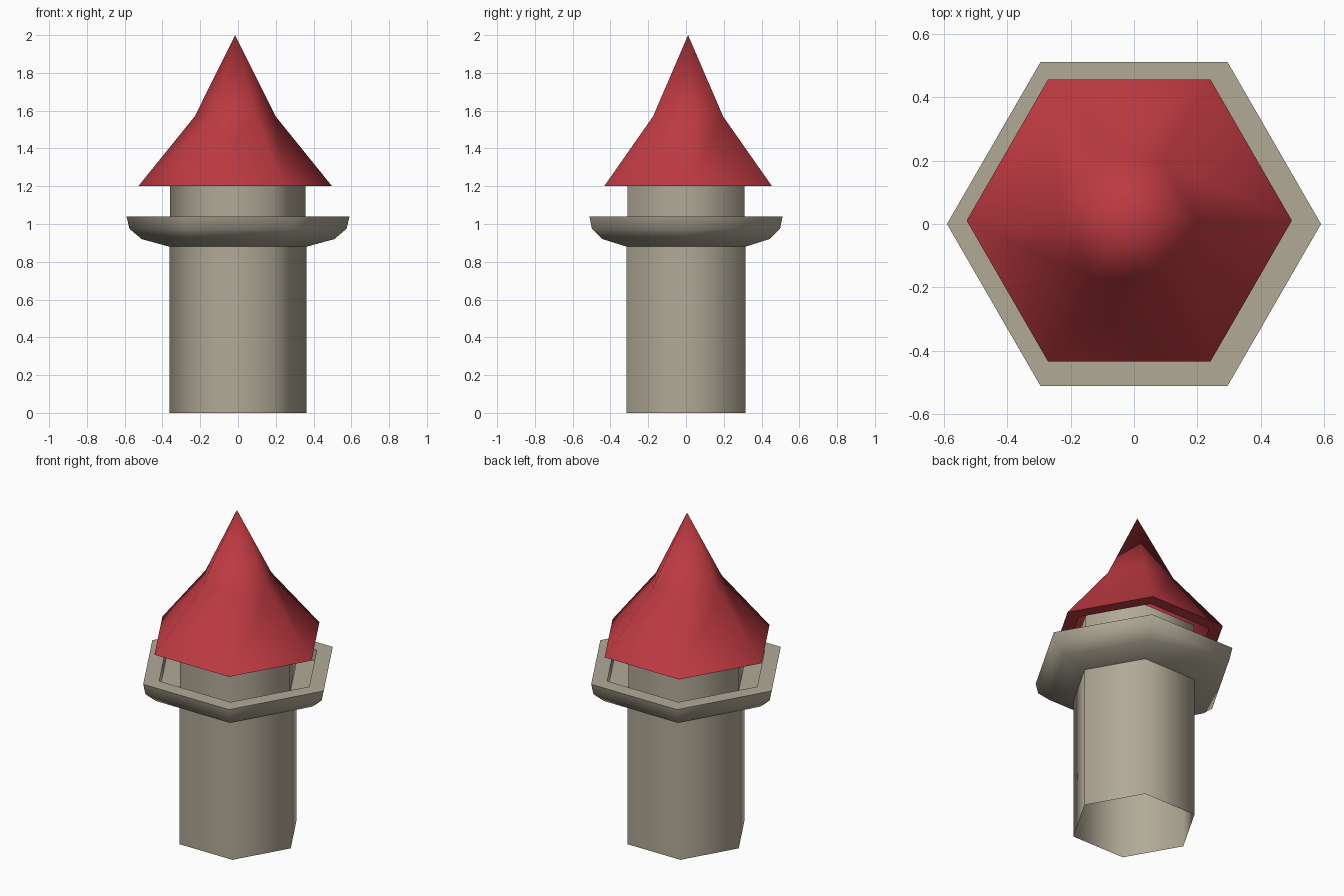
import bpy, bmesh, math

if "Cube" in bpy.data.objects:
    bpy.data.objects.remove(bpy.data.objects["Cube"])


def material(name, rgb):
    m = bpy.data.materials.new(name)
    m.diffuse_color = (*rgb, 1.0)
    m.use_nodes = True
    m.node_tree.nodes["Principled BSDF"].inputs["Base Color"].default_value = m.diffuse_color
    return m


stone = material("warm grey stone", (0.44, 0.40, 0.31))
red = material("red roof", (0.51, 0.042, 0.054))


def hex_lathe(name, profile, mat, centre=(0, 0), angle=65):
    """Six-sided surface from (radius, z) points; corners lie on the x axis."""
    bm = bmesh.new()
    rings = []
    for r, z in profile:
        if r == 0:
            rings.append([bm.verts.new((*centre, z))] * 6)
        else:
            rings.append([bm.verts.new((centre[0] + r * math.cos(i * math.pi / 3),
                                        centre[1] + r * math.sin(i * math.pi / 3), z))
                          for i in range(6)])
    for a, b in zip(rings, rings[1:]):
        for i in range(6):
            j = (i + 1) % 6
            quad = list(dict.fromkeys((a[i], a[j], b[j], b[i])))
            bm.faces.new(quad)
    me = bpy.data.meshes.new(name)
    bm.to_mesh(me)
    bm.free()
    me.materials.append(mat)
    ob = bpy.data.objects.new(name, me)
    bpy.context.collection.objects.link(ob)
    bpy.ops.object.select_all(action='DESELECT')
    ob.select_set(True)
    bpy.context.view_layer.objects.active = ob
    bpy.ops.object.shade_smooth_by_angle(angle=math.radians(angle))
    return ob


# Main shaft, hollow and open at the foot
hex_lathe("tower_shaft", [(0.363, 0), (0.363, 0.88)], stone)

# Flared walkway with a raised parapet rim and a sunken floor
hex_lathe("parapet", [(0.363, 0.88), (0.51, 0.92), (0.575, 0.975), (0.59, 1.04),
                      (0.49, 1.04), (0.49, 0.97), (0.359, 0.97)], stone)

# Narrower upper storey, ending just inside the roof
hex_lathe("upper_storey", [(0.359, 0.97), (0.359, 1.235)], stone, (-0.002, 0))

# Two-pitch pointed roof with a flat lip under the eaves
hex_lathe("roof", [(0.43, 1.2), (0.513, 1.2), (0.214, 1.57), (0, 2.0)], red, (-0.015, 0.011))
